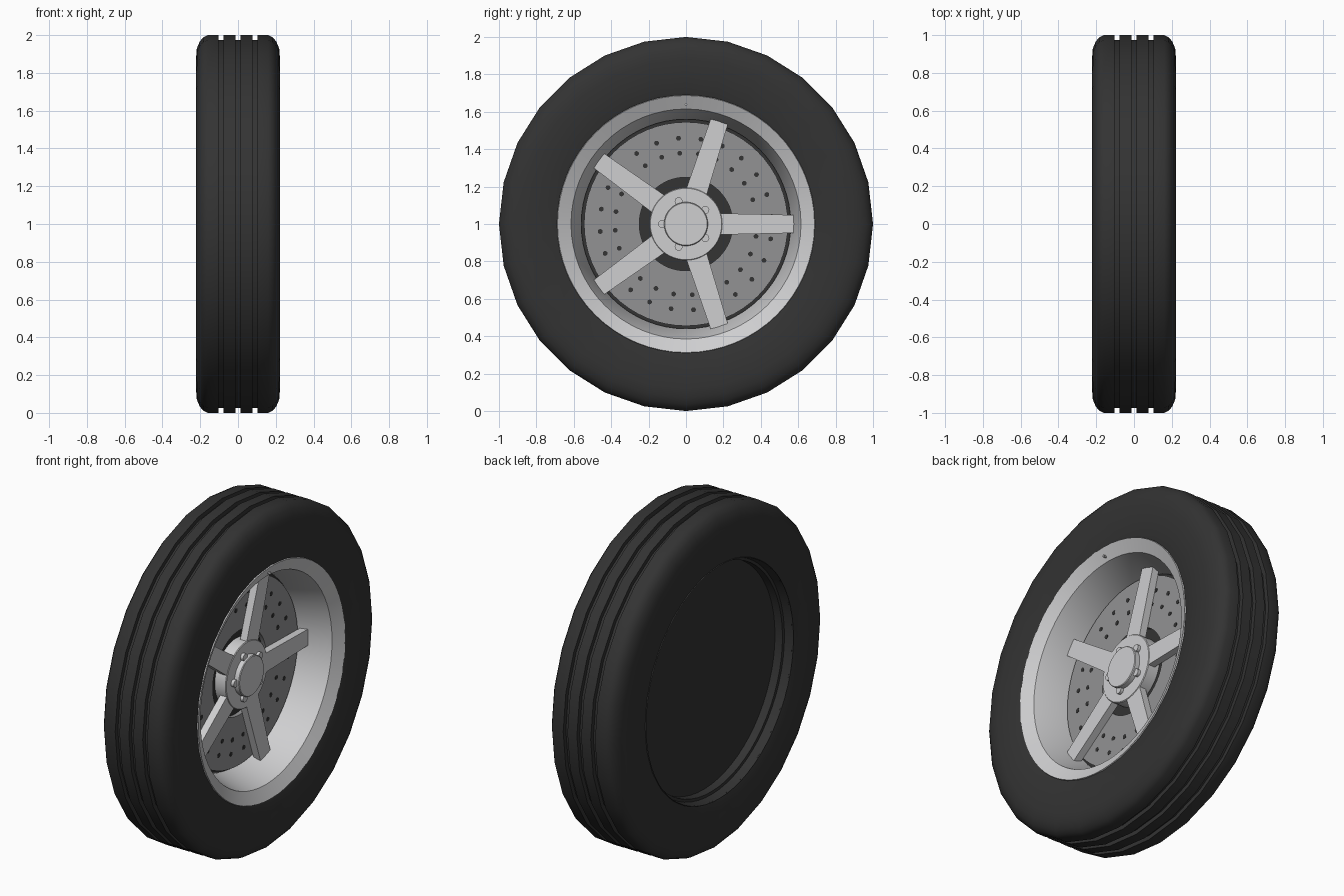
import bpy, bmesh, math
from mathutils import Matrix, Vector

old = bpy.data.objects.get("Cube")
if old:
    bpy.data.objects.remove(old, do_unlink=True)

CENTRE = Vector((0, 0, 1))


def material(name, rgb, metallic=0.0):
    m = bpy.data.materials.new(name)
    m.use_nodes = True
    m.diffuse_color = (*rgb, 1)
    m.node_tree.nodes["Principled BSDF"].inputs["Base Color"].default_value = (*rgb, 1)
    return m


RUBBER = material("black_rubber", (0.033, 0.033, 0.033))
SILVER = material("silver_alloy", (0.62, 0.62, 0.63))
STEEL = material("grey_steel", (0.29, 0.29, 0.295))


def finish(bm, name, mat, smooth=35):
    bmesh.ops.remove_doubles(bm, verts=bm.verts, dist=0.0001)
    bmesh.ops.recalc_face_normals(bm, faces=bm.faces)
    mesh = bpy.data.meshes.new(name)
    bm.to_mesh(mesh)
    bm.free()
    mesh.materials.append(mat)
    ob = bpy.data.objects.new(name, mesh)
    bpy.context.collection.objects.link(ob)
    ob.location = CENTRE
    if smooth:
        bpy.ops.object.select_all(action="DESELECT")
        ob.select_set(True)
        bpy.context.view_layer.objects.active = ob
        bpy.ops.object.shade_smooth_by_angle(angle=math.radians(smooth))
    return ob


def lathe(name, profile, mat, steps=64):
    """Revolve a closed (x, radius) profile about the axle."""
    bm = bmesh.new()
    vs = [bm.verts.new((x, 0, r)) for x, r in profile]
    edges = [bm.edges.new((vs[i], vs[(i + 1) % len(vs)])) for i in range(len(vs))
             if profile[i][1] > 0 or profile[(i + 1) % len(vs)][1] > 0]
    bmesh.ops.spin(bm, geom=vs + edges, cent=(0, 0, 0), axis=(1, 0, 0),
                   angle=math.tau, steps=steps, use_merge=False)
    return finish(bm, name, mat)


def disc(name, x0, x1, radius, mat, bevel=0.0, steps=64):
    return lathe(name, [(x0, 0), (x0, radius), (x1 - bevel, radius),
                        (x1, radius - bevel), (x1, 0)] if bevel else
                 [(x0, 0), (x0, radius), (x1, radius), (x1, 0)], mat, steps)


def studs(name, spots, x0, x1, radius, mat, sides):
    """Short cylinders along the axle at (distance, degrees) spots."""
    bm = bmesh.new()
    for dist, deg in spots:
        a = math.radians(deg)
        place = Matrix.Translation(((x0 + x1) / 2, dist * math.cos(a), dist * math.sin(a)))
        bmesh.ops.create_cone(bm, cap_ends=True, segments=sides, radius1=radius,
                              radius2=radius, depth=x1 - x0,
                              matrix=place @ Matrix.Rotation(math.pi / 2, 4, "Y"))
    return finish(bm, name, mat)


# Tyre: rounded shoulders and three tread grooves
shoulder = [(0.215, 0.69), (0.22, 0.70), (0.222, 0.88), (0.218, 0.93),
            (0.203, 0.965), (0.185, 0.988), (0.16, 1.0)]
tread = []
for c in (0.09, 0, -0.09):
    tread += [(c + 0.014, 1.0), (c + 0.014, 0.975), (c - 0.014, 0.975), (c - 0.014, 1.0)]
lathe("tyre", shoulder + tread + [(-x, r) for x, r in reversed(shoulder)], RUBBER, 28)

# Rim: bevelled lip and tapering barrel
lathe("rim", [(0.2, 0.695), (0.222, 0.687), (0.185, 0.615), (0.0, 0.56),
              (-0.02, 0.56), (-0.02, 0.6), (0.17, 0.66)], SILVER)

# Closed inner side
lathe("inner_liner", [(-0.2, 0.70), (-0.222, 0.688), (-0.17, 0.678), (-0.168, 0.662),
                      (-0.1, 0.66), (-0.1, 0.70)], RUBBER)
disc("inner_cover", -0.12, -0.1, 0.67, RUBBER)
disc("backing_plate", -0.035, -0.015, 0.6, RUBBER)

# Brake disc with two rows of drilled holes
lathe("brake_disc", [(-0.015, 0.25), (0.01, 0.25), (0.01, 0.545), (-0.015, 0.545)], STEEL)
studs("brake_holes", [(r, 5 + 15 * i) for r in (0.38, 0.46) for i in range(24)],
      0.008, 0.012, 0.013, RUBBER, 12)

# Hub, cap and wheel bolts
disc("hub", -0.02, 0.058, 0.195, SILVER, 0.004)
disc("hub_cap", 0.05, 0.09, 0.117, SILVER, 0.004)
studs("wheel_bolts", [(0.128, 36 + 72 * i) for i in range(5)], 0.05, 0.076, 0.021, SILVER, 16)

# Five tapered spokes
for i in range(5):
    bm = bmesh.new()
    bmesh.ops.create_cube(bm, size=1)
    for v in bm.verts:
        outer = v.co.y > 0
        v.co = ((0.055 if v.co.x > 0 else 0.012), (0.58 if outer else 0.16),
                v.co.z * (0.096 if outer else 0.115))
    bm.transform(Matrix.Rotation(math.radians(72 * i), 4, "X"))
    finish(bm, f"spoke_{i + 1}", SILVER, 0)

# Air valve on the lip
studs("air_valve", [(0.64, 90)], 0.18, 0.215, 0.007, SILVER, 8)
